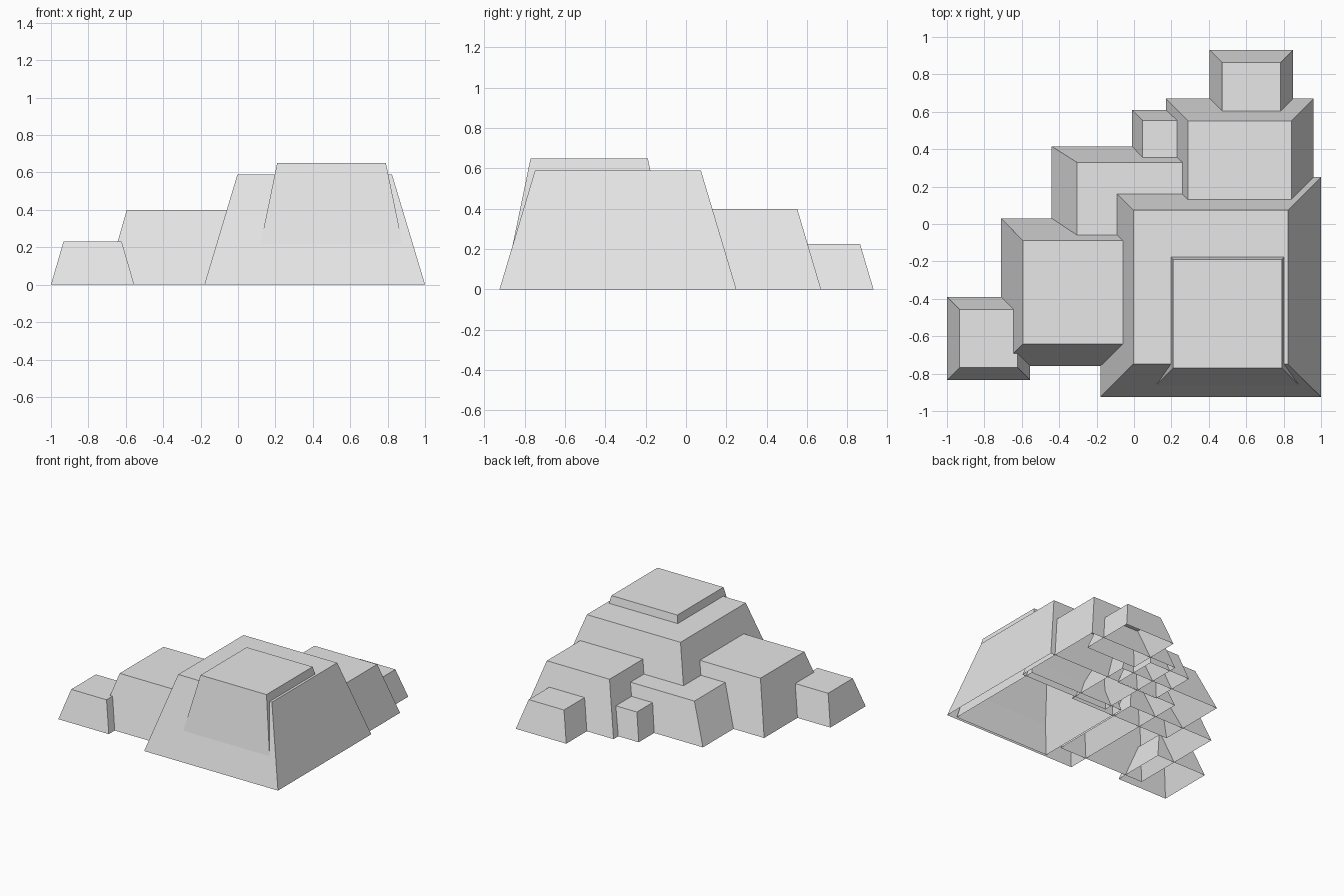
import bpy

if "Cube" in bpy.data.objects:
    bpy.data.objects.remove(bpy.data.objects["Cube"])

# Single stone grey
stone = bpy.data.materials.new("stone_grey")
stone.use_nodes = True
colour = (0.8, 0.8, 0.8, 1)
stone.diffuse_color = colour
stone.node_tree.nodes["Principled BSDF"].inputs["Base Color"].default_value = colour


def tapered_block(name, x0, x1, y0, y1, height, taper=0.15):
    """Four-sided block without a floor; each side leans in by taper x its width."""
    ix, iy = (x1 - x0) * taper, (y1 - y0) * taper
    base = [(x0, y0, 0), (x1, y0, 0), (x1, y1, 0), (x0, y1, 0)]
    top = [(x0 + ix, y0 + iy, height), (x1 - ix, y0 + iy, height),
           (x1 - ix, y1 - iy, height), (x0 + ix, y1 - iy, height)]
    sides = [(i, (i + 1) % 4, (i + 1) % 4 + 4, i + 4) for i in range(4)]
    mesh = bpy.data.meshes.new(name)
    mesh.from_pydata(base + top, [], sides + [(4, 5, 6, 7)])
    mesh.materials.append(stone)
    obj = bpy.data.objects.new(name, mesh)
    bpy.context.collection.objects.link(obj)


# Main mass and the taller core that pokes through it
tapered_block("main_block", -0.18, 1.0, -0.925, 0.25, 0.59)
tapered_block("summit_block", 0.075, 0.925, -0.905, -0.055, 0.65, 0.158)

# Medium blocks stepping down on the left and at the back
tapered_block("side_block", -0.71, 0.06, -0.76, 0.03, 0.4)
tapered_block("rear_block", 0.17, 0.96, -0.12, 0.67, 0.4)
tapered_block("corner_block", -0.44, 0.46, -0.155, 0.415, 0.3)

# Small outlying blocks
tapered_block("side_outlier", -1.0, -0.555, -0.835, -0.39, 0.23)
tapered_block("rear_outlier", 0.405, 0.85, 0.485, 0.93, 0.225)
tapered_block("corner_outlier", -0.01, 0.355, 0.24, 0.61, 0.205)
